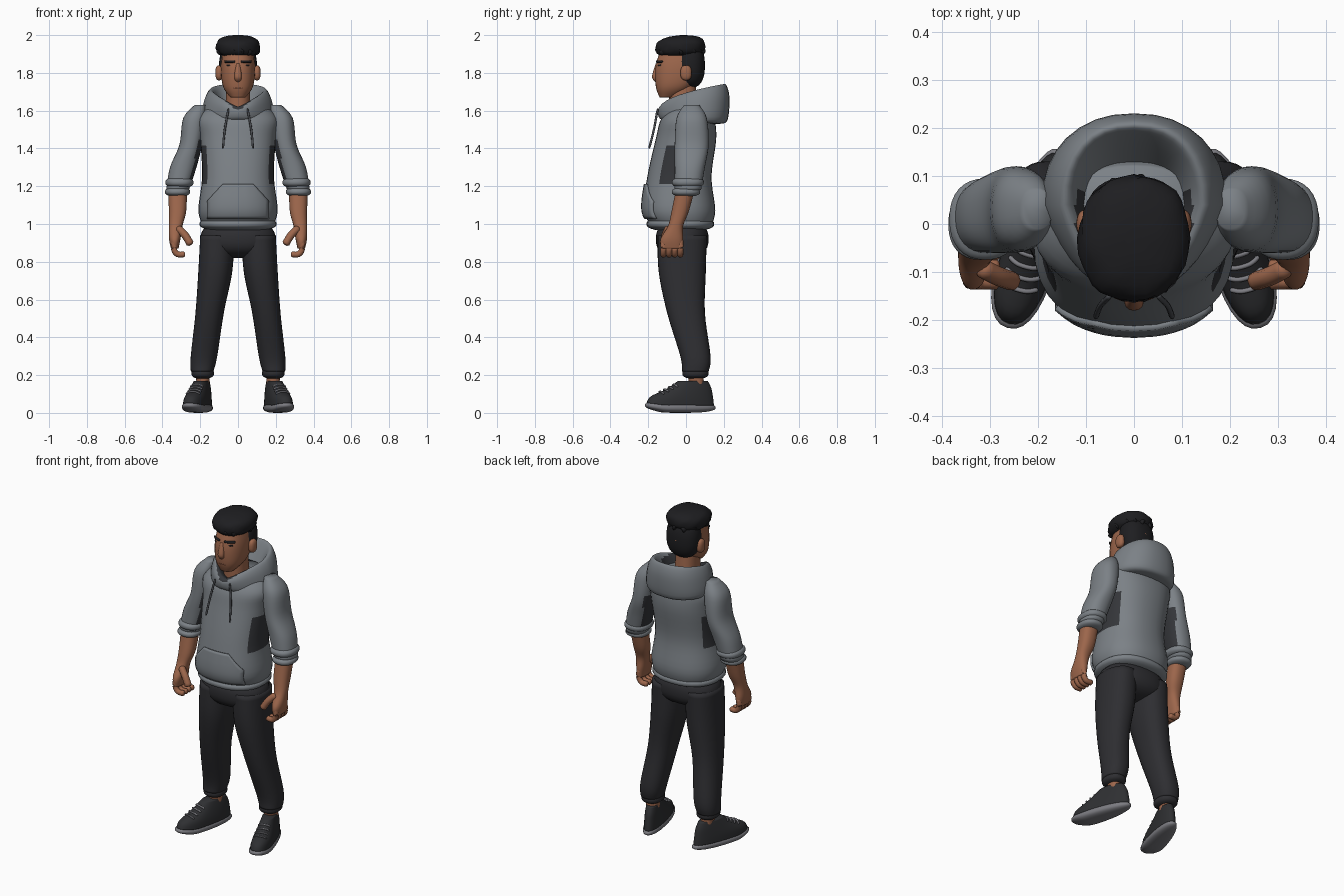
import bpy, bmesh, math, random
from mathutils import Vector

if "Cube" in bpy.data.objects:
    bpy.data.objects.remove(bpy.data.objects["Cube"])
random.seed(4)


def material(name, *rgb):
    mat = bpy.data.materials.new(name)
    mat.use_nodes = True
    mat.diffuse_color = (*rgb, 1)
    mat.node_tree.nodes["Principled BSDF"].inputs["Base Color"].default_value = (*rgb, 1)
    return mat


fleece = material("grey fleece", .2, .22, .24)
fleece_dark = material("dark fleece", .035, .037, .042)
cord_grey = material("cord grey", .07, .075, .085)
cloth = material("charcoal cloth", .027, .027, .031)
hair = material("black hair", .013, .013, .015)
skin = material("skin", .34, .135, .072)
lip = material("lip shade", .17, .06, .035)
shoe_black = material("shoe black", .028, .029, .032)
sole_grey = material("sole grey", .2, .2, .22)


def signed_power(value, power):
    return math.copysign(abs(value) ** power, value)


def smooth_path(keys, steps=5):
    """Spline through a few key points of any dimension."""
    keys = [Vector(key) for key in keys]
    path = []
    for i in range(len(keys) - 1):
        start, end = keys[i], keys[i + 1]
        leave = (end - keys[max(i - 1, 0)]) / 2
        arrive = (keys[min(i + 2, len(keys) - 1)] - start) / 2
        gap = end - start
        for step in range(steps):
            t = step / steps
            path.append(start + leave * t + (3 * gap - 2 * leave - arrive) * t ** 2
                        + (leave + arrive - 2 * gap) * t ** 3)
    return path + [keys[-1]]


def ring(y, z, wide, deep, x=0, power=2.3, sides=32):
    """Level superellipse loop around (x, y, z)."""
    points = []
    for i in range(sides):
        angle = math.tau * i / sides
        points.append(Vector((x + wide * signed_power(math.cos(angle), 2 / power),
                              y + deep * signed_power(math.sin(angle), 2 / power), z)))
    return points


def finish(name, bm, mat, mirror=False):
    mesh = bpy.data.meshes.new(name)
    for face in bm.faces:
        face.smooth = True
    bm.to_mesh(mesh)
    bm.free()
    mesh.materials.append(mat)
    ob = bpy.data.objects.new(name, mesh)
    bpy.context.collection.objects.link(ob)
    if mirror:
        ob.modifiers.new("Mirror", 'MIRROR')
    return ob


def bridge(name, rings, mat, mirror=False, place=Vector.copy):
    """Join loops of points into one capped body."""
    bm = bmesh.new()
    loops = [[bm.verts.new(place(point)) for point in points] for points in rings]
    for low, high in zip(loops, loops[1:]):
        for i in range(len(low)):
            bm.faces.new((low[i - 1], low[i], high[i], high[i - 1]))
    bm.faces.new(loops[0])
    bm.faces.new(loops[-1])
    bmesh.ops.recalc_face_normals(bm, faces=bm.faces)
    return finish(name, bm, mat, mirror)


def loft(name, keys, mat, **options):
    """Body through key rings given as y, z, half width, half depth and x."""
    return bridge(name, [ring(*key) for key in smooth_path(keys)], mat, **options)


def blob(name, centre, size, mat, count=14, **options):
    """Rounded box-like ellipsoid."""
    rings = []
    for i in range(count):
        angle = math.pi * (i + .5) / count
        spread = math.sin(angle) ** .8
        rings.append(ring(centre[1], centre[2] - size[2] * signed_power(math.cos(angle), .8),
                          size[0] * spread, size[1] * spread, centre[0]))
    return bridge(name, rings, mat, **options)


def tube(name, keys, radius, mat, **options):
    """Round cord or limb along a path, narrower at both ends."""
    path = smooth_path(keys)
    rings = []
    last = len(path) - 1
    for i, point in enumerate(path):
        turn = (path[min(i + 1, last)] - path[max(i - 1, 0)]).to_track_quat('Z', 'Y')
        size = radius * (.6 if i in (0, last) else 1)
        rings.append([point + turn @ v for v in ring(0, 0, size, size, power=2, sides=10)])
    return bridge(name, rings, mat, **options)


def paint(ob, mat, rule):
    ob.data.materials.append(mat)
    for face in ob.data.polygons:
        if rule(face.center, face.normal):
            face.material_index = 1


# Head, neck, ears and nose
loft("head", [(-.1, 1.67, .04, .04), (-.06, 1.73, .08, .1), (-.03, 1.84, .09, .13),
              (-.03, 1.96, .07, .09)], skin)
loft("neck", [(-.01, 1.5, .07, .08), (-.02, 1.76, .06, .07)], skin)
blob("ear", (.1, 0, 1.8), (.02, .03, .04), skin, mirror=True)
loft("nose", [(-.15, 1.85, .01, .01), (-.16, 1.78, .02, .02), (-.15, 1.75, .01, .01)], skin)


# Brows, eyes and mouth follow the curve of the face
def face_line(name, start, end, z, radius, mat):
    xs = (start, (start + end) / 2, end)
    tube(name, [(x, 6 * x * x - .155, z) for x in xs], radius, mat, mirror=True)


face_line("eyebrow", .015, .07, 1.86, .007, hair)
face_line("eye", .025, .06, 1.84, .005, hair)
face_line("mouth", 0, .025, 1.72, .004, lip)


# Hair: wavy mop, cropped back and loose locks
def wavy(point):
    outward = Vector((point.x, point.y + .03, 0)).normalized()
    wave = math.sin(60 * point.x + 40 * point.z) * math.sin(50 * point.y + 70 * point.z)
    return point + outward * wave * .005 + Vector((0, 0, .06 * outward.y * abs(point.y)))


blob("hair_top", (0, -.03, 1.94), (.115, .13, .06), hair, place=wavy)
blob("hair_back", (0, .02, 1.84), (.1, .08, .12), hair)
locks = 13
for k in range(locks):
    path = []
    for reach in (.3, .6, .9, 1):
        angle = math.tau * k / locks + .5 * (1 - reach) + random.uniform(-.1, .1)
        path.append((.1 * reach * math.cos(angle), .12 * reach * math.sin(angle) - .03,
                     1.91 + .065 * math.cos(reach * math.pi / 2)))
    tube(f"hair_lock_{k + 1}", path, .02, hair)

# Hoodie body and hem
torso = loft("hoodie_body", [
    (-.02, .98, .18, .15), (-.035, 1.07, .21, .19), (-.035, 1.25, .19, .17),
    (0, 1.45, .2, .16), (.01, 1.56, .21, .14), (.03, 1.64, .13, .09)], fleece)
paint(torso, fleece_dark, lambda c, n: abs(n.x) > .75 and 1.2 < c.z < 1.42)
blob("hem", (0, -.03, 1), (.205, .18, .04), fleece)

# Front pouch wrapped on to the body
bm = bmesh.new()
bmesh.ops.create_grid(bm, x_segments=16, y_segments=12, size=1)
for v in bm.verts:
    half = .16 - .08 * max(0, v.co.y)
    v.co = (v.co.x * half, -.4, 1.12 + .09 * v.co.y)
pouch = finish("pouch_pocket", bm, fleece)
wrap = pouch.modifiers.new("Wrap", 'SHRINKWRAP')
wrap.target = torso
wrap.wrap_method = 'PROJECT'
wrap.use_project_y = True
wrap.offset = .004
shell = pouch.modifiers.new("Thickness", 'SOLIDIFY')
shell.thickness = .015
shell.offset = 0


# Hood: loops that pinch and dip towards the front
def hood_ring(wide, deep, z_back, z_front):
    points = ring(.04, 0, wide, deep)
    for point in points:
        back = max(0, min(1, (point.y - .04 + deep) / (2 * deep)))
        point.x *= .7 + .3 * min(1, 2 * back)
        point.z = z_front + (z_back - z_front) * math.sqrt(back)
    return points


hood_keys = [(.14, .14, 1.53, 1.54), (.19, .18, 1.55, 1.56), (.18, .19, 1.67, 1.6),
             (.15, .17, 1.74, 1.62), (.12, .14, 1.71, 1.61), (.09, .08, 1.6, 1.57)]
hood = bridge("hood", [hood_ring(*key) for key in smooth_path(hood_keys)], fleece)
paint(hood, fleece_dark, lambda c, n: n.x * c.x < 0 and abs(c.x) < .12 and c.y < .06)
tube("drawstring", [(.05, -.15, 1.61), (.07, -.17, 1.5), (.08, -.195, 1.4)],
     .006, cord_grey, mirror=True)

# Sleeves with rolled cuffs
sleeve = loft("sleeve", [
    (.03, 1.63, .03, .04, .2), (.03, 1.56, .06, .08, .23), (.03, 1.42, .06, .09, .25),
    (.02, 1.3, .07, .08, .29), (.01, 1.18, .06, .07, .32)], fleece, mirror=True)
paint(sleeve, fleece_dark, lambda c, n: n.x < -.7 and 1.2 < c.z < 1.44)
blob("upper_cuff_roll", (.31, .01, 1.22), (.075, .085, .03), fleece, mirror=True)
blob("lower_cuff_roll", (.32, 0, 1.17), (.067, .075, .025), fleece, mirror=True)

# Forearms and hands
loft("forearm_and_palm", [
    (0, 1.2, .05, .05, .32), (-.03, 1.07, .046, .046, .32), (-.055, .99, .036, .04, .33),
    (-.075, .92, .03, .06, .335), (-.075, .87, .02, .055, .335)], skin, mirror=True)
for k in range(4):
    y = .03 * k - .12
    tube(f"finger_{k + 1}", [(.335, y, .92), (.34, y, .87), (.32, y, .84), (.28, y, .84)],
         .016, skin, mirror=True)
tube("thumb", [(.32, -.09, .98), (.28, -.11, .94), (.25, -.12, .89)], .02, skin, mirror=True)

# Trousers gathered at the ankle
blob("trouser_seat", (0, -.02, .92), (.2, .14, .1), cloth)
loft("trouser_leg", [
    (-.02, .94, .09, .13, .11), (-.02, .75, .09, .125, .12), (0, .53, .075, .1, .15),
    (.05, .3, .07, .08, .18), (.05, .22, .06, .07, .19)], cloth, mirror=True)
blob("trouser_cuff", (.187, .05, .21), (.06, .07, .03), cloth, mirror=True)
loft("ankle", [(.06, .1, .035, .04, .18), (.05, .22, .035, .04, .19)], skin, mirror=True)


# Shoes, turned outwards, wider and lifted at the toe
def foot(point):
    turn = math.radians(16)
    x, y = point.x * (1 - .9 * point.y), point.y
    lift = .15 * max(0, -y - .1)
    return Vector((.21 + x * math.cos(turn) - y * math.sin(turn),
                   -.03 + x * math.sin(turn) + y * math.cos(turn), point.z + lift))


blob("shoe_sole", (0, 0, .027), (.06, .195, .027), sole_grey, mirror=True, place=foot)
loft("shoe_upper", [(0, .04, .055, .185), (.01, .08, .053, .17), (.05, .13, .045, .12),
                    (.07, .17, .037, .08)], shoe_black, mirror=True, place=foot)
for k in range(4):
    y, z = .025 * k - .11, .1 + .013 * k
    path = [(-.035, y + .01, z), (-.015, y, z + .01), (.015, y, z + .01), (.035, y + .01, z)]
    tube(f"lace_{k + 1}", path, .005, sole_grey, mirror=True, place=foot)
